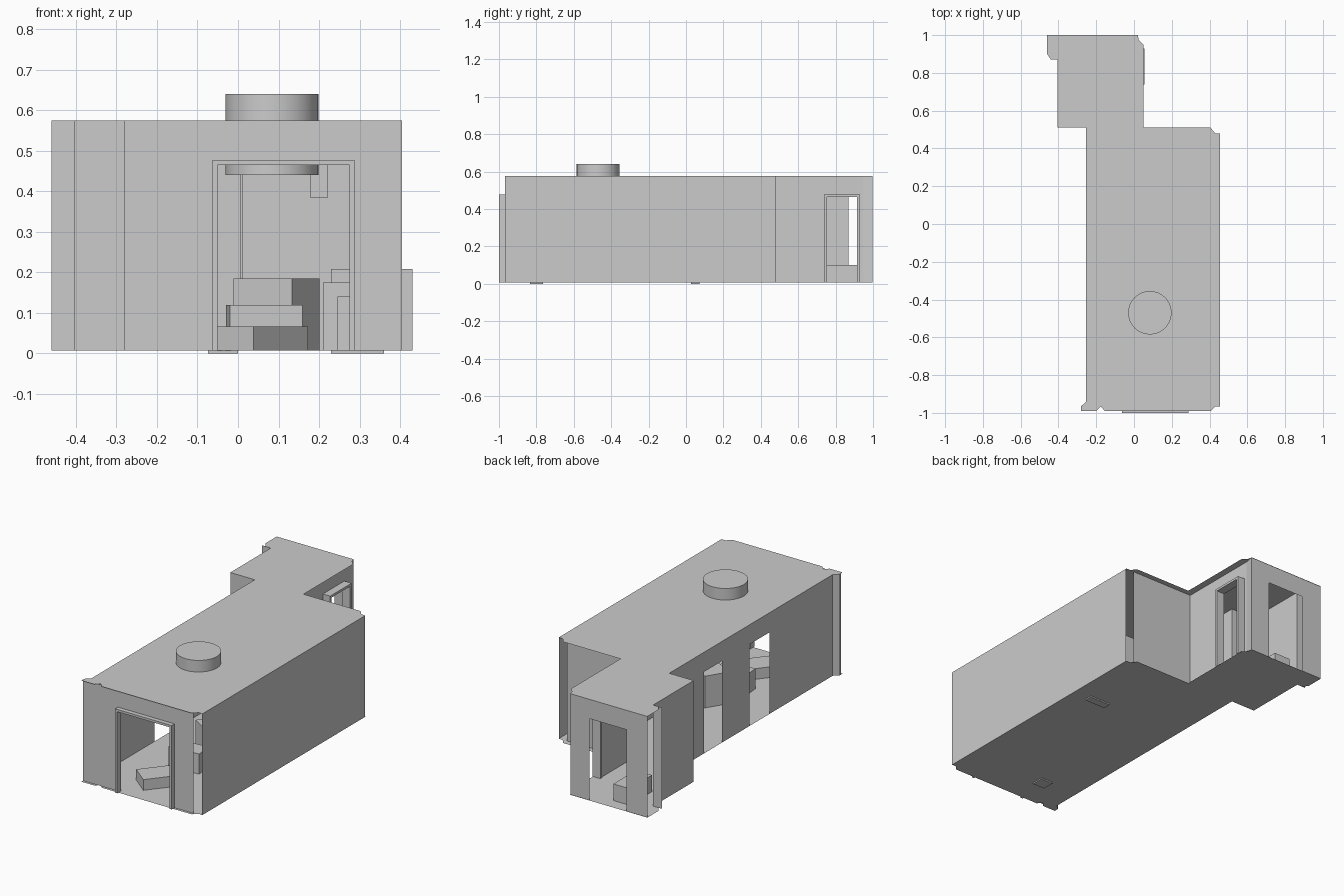
import bpy, math

if "Cube" in bpy.data.objects:
    bpy.data.objects.remove(bpy.data.objects["Cube"])

FLOOR, TOP, DOOR = 0.007, 0.575, 0.465


def mesh(name, verts, faces):
    me = bpy.data.meshes.new(name)
    me.from_pydata(verts, [], faces)
    me.update()
    ob = bpy.data.objects.new(name, me)
    bpy.context.collection.objects.link(ob)
    return ob


def slab(name, outline, z, up=True):
    """Thin sheet following an outline."""
    idx = list(range(len(outline)))
    return mesh(name, [(x, y, z) for x, y in outline], [idx if up else idx[::-1]])


def wall(name, a, b, doors=()):
    """Sheet wall from a to b; doors are (start, end) distances along it."""
    length = math.dist(a, b)
    prof = [(0, FLOOR)]
    for s, e in doors:
        prof += [(s, FLOOR), (s, DOOR), (e, DOOR), (e, FLOOR)]
    prof += [(length, FLOOR), (length, TOP), (0, TOP)]
    d = ((b[0] - a[0]) / length, (b[1] - a[1]) / length)
    return mesh(name, [(a[0] + d[0] * t, a[1] + d[1] * t, z) for t, z in prof],
                [list(range(len(prof)))])


def box(name, cx, cy, sx, sy, z0, z1, angle=0):
    v = [(x * sx / 2, y * sy / 2, z) for z in (z0, z1)
         for x, y in ((-1, -1), (1, -1), (1, 1), (-1, 1))]
    f = [(3, 2, 1, 0), (4, 5, 6, 7)] + [(i, (i + 1) % 4, (i + 1) % 4 + 4, i + 4) for i in range(4)]
    ob = mesh(name, v, f)
    ob.location = (cx, cy, 0)
    ob.rotation_euler.z = math.radians(angle)
    return ob


def frame(name, outer, inner, h_out, h_in, y0, y1):
    """Doorway surround: an upside-down U with depth."""
    (a, d), (b, c) = outer, inner
    p = [(a, FLOOR), (b, FLOOR), (b, h_in), (c, h_in), (c, FLOOR), (d, FLOOR), (d, h_out), (a, h_out)]
    n = len(p)
    v = [(x, y, z) for y in (y0, y1) for x, z in p]
    f = [list(range(n)), list(range(2 * n - 1, n - 1, -1))]
    f += [((i + 1) % n, i, i + n, (i + 1) % n + n) for i in range(n)]
    return mesh(name, v, f)


# Floor and ceiling share one notched L-shaped plan
plan = [(-.46, 1), (-.46, .9), (-.44, .87), (-.405, .87), (-.405, .51), (-.253, .51),
        (-.253, -.94), (-.28, -.965), (-.28, -.99), (-.2, -.99), (-.175, -.965), (-.155, -.99),
        (.405, -.99), (.43, -.965), (.455, -.965), (.455, .48), (.43, .48), (.405, .51),
        (.05, .51), (.05, .95), (.025, .975), (.02, 1)]
slab("ceiling", plan, TOP)
slab("floor", plan, FLOOR, up=False)

# Main room walls
wall("front_wall", (-.28, -.975), (.405, -.975), [(.23, .555)])
wall("right_wall", (.455, -.968), (.455, .478))
wall("inner_back_wall", (.405, .478), (.01, .478))
wall("left_wall", (-.253, .51), (-.253, -.968), [(.31, .47), (.71, .89)])
wall("front_left_return", (-.253, -.94), (-.28, -.965))

# Rear annex walls
wall("annex_right_wall", (.01, .478), (.01, .945), [(.275, .437)])
wall("annex_right_corner", (.01, .945), (.02, .998))
wall("annex_back_wall", (.02, .998), (-.46, .998), [(.12, .35)])
wall("annex_left_wall", (-.405, .87), (-.405, .51))
wall("annex_left_return", (-.46, .87), (-.405, .87))
wall("annex_front_wall", (-.405, .51), (-.253, .51))

# Door surrounds: front entrance and annex side door
frame("front_door_frame", (-.063, .288), (-.05, .275), .478, .465, -1, -.965)
side = frame("side_door_frame", (-.095, .095), (-.081, .081), .478, .465, -.025, .025)
side.location = (.03, .834, 0)
side.rotation_euler.z = math.pi / 2

# Round roof vent passing through the ceiling
bpy.ops.mesh.primitive_cylinder_add(vertices=32, radius=.115, depth=.2, location=(.084, -.47, .54))
bpy.context.object.name = "roof_vent"
bpy.ops.object.shade_smooth_by_angle(angle=math.radians(30))

# Crates on the floor, turned at different angles
box("low_crate", .055, -.77, .13, .215, FLOOR, .067, -39)
box("middle_crate", .065, -.53, .18, .1, FLOOR, .12, 5)
box("tall_crate", .095, -.35, .17, .13, FLOOR, .185, -32)
box("corner_crate", .29, .06, .16, .16, FLOOR, .175)
box("small_crate", .315, -.12, .14, .1, FLOOR, .14)
box("rear_cabinet", .33, .32, .2, .2, FLOOR, .208)
box("annex_step", -.25, .83, .1, .2, FLOOR, .1)

# Ceiling-hung unit and feet below the floor
box("hanging_unit", .2, .3, .045, .06, .385, TOP)
box("front_foot", -.037, -.8, .075, .07, 0, FLOOR)
box("rear_foot", .295, .05, .13, .045, 0, FLOOR)
